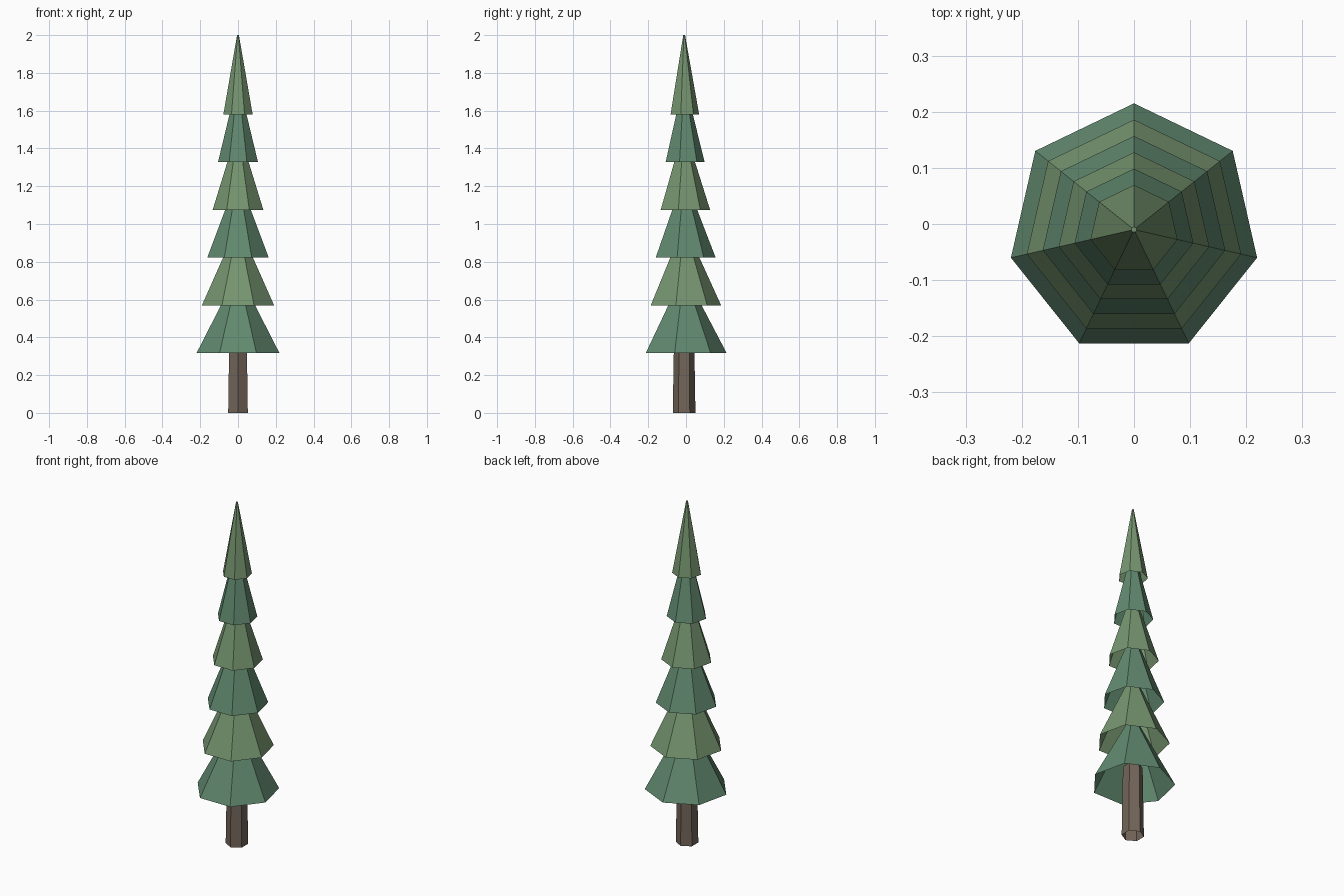
import bpy, bmesh
from math import sin, cos, tau

if "Cube" in bpy.data.objects:
    bpy.data.objects.remove(bpy.data.objects["Cube"])

CENTRE_Y = -0.01  # tree axis, so the seven-sided outline is centred


def material(name, rgb):
    m = bpy.data.materials.new(name)
    m.diffuse_color = (*rgb, 1)
    m.use_nodes = True
    m.node_tree.nodes["Principled BSDF"].inputs["Base Color"].default_value = m.diffuse_color
    return m


def frustum(name, sides, r0, r1, z0, z1, mat, cap_top):
    """Tapered prism with a corner towards +y and an open underside."""
    bm = bmesh.new()
    rings = [[bm.verts.new((r * sin(tau * i / sides), CENTRE_Y + r * cos(tau * i / sides), z))
              for i in range(sides)] for r, z in ((r0, z0), (r1, z1))]
    low, high = rings
    for i in range(sides):
        j = (i + 1) % sides
        bm.faces.new((low[j], low[i], high[i], high[j]))
    if cap_top:
        bm.faces.new(high[::-1])
    mesh = bpy.data.meshes.new(name)
    bm.to_mesh(mesh)
    bm.free()
    mesh.materials.append(mat)
    obj = bpy.data.objects.new(name, mesh)
    bpy.context.collection.objects.link(obj)
    return obj


bark = material("bark", (0.17, 0.13, 0.10))
greens = [material("needles_dark", (0.12, 0.25, 0.16)),
          material("needles_light", (0.18, 0.30, 0.16))]

# Trunk: hexagonal, slightly tapered
frustum("trunk", 6, 0.06, 0.053, 0, 0.42, bark, False)

# Six overlapping foliage skirts, shrinking upwards, alternating greens
for i in range(6):
    z = 0.317 + 0.2526 * i
    frustum(f"foliage_tier_{i + 1}", 7, 0.225 - 0.0291 * i, 0.005,
            z, z + 0.42, greens[i % 2], True)
